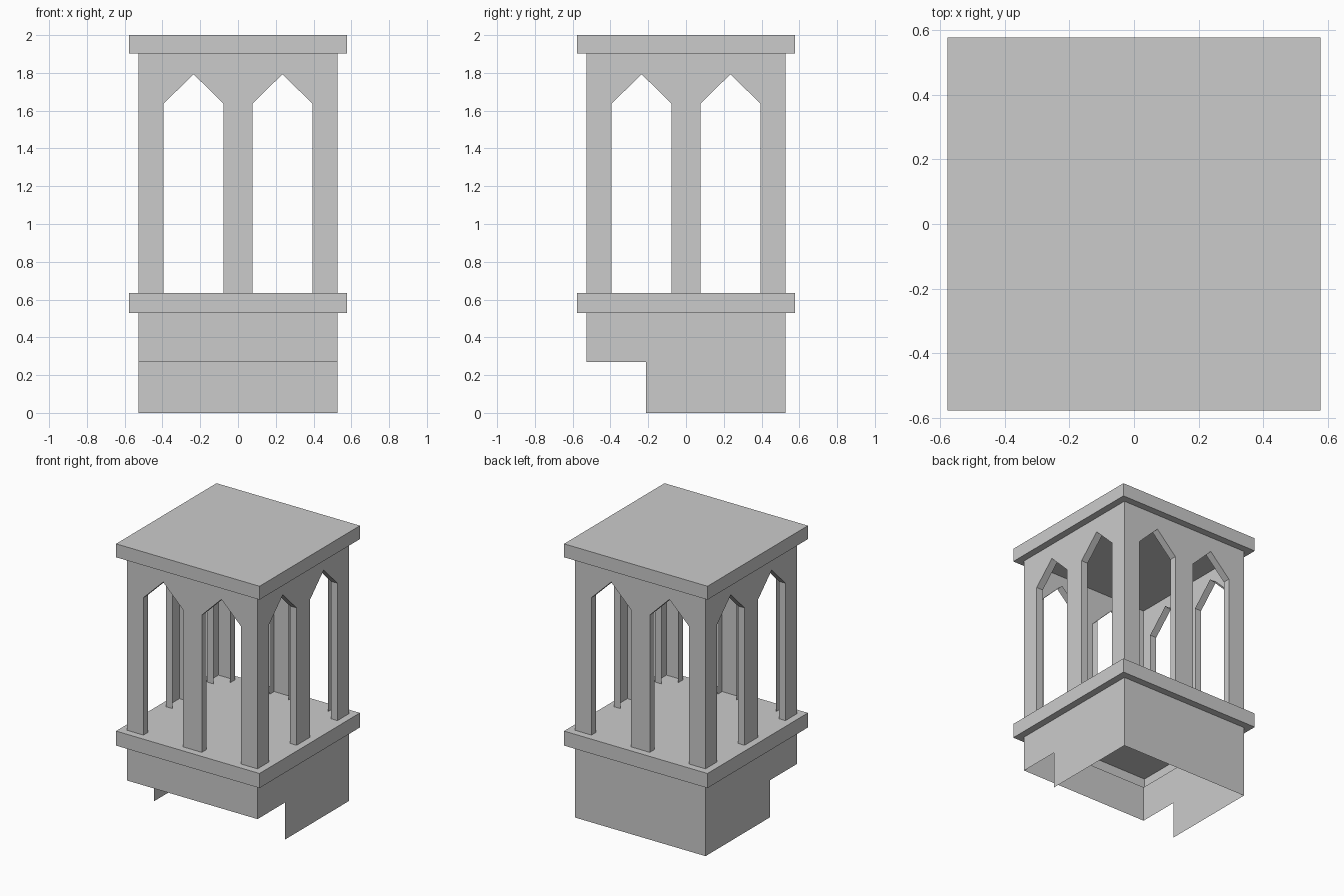
import bpy, bmesh
from math import pi
from mathutils import Matrix, Vector

if "Cube" in bpy.data.objects:
    bpy.data.objects.remove(bpy.data.objects["Cube"])

A = 0.526                                # half width of the tower walls
S = 0.578                                # half width of ledge and roof
Z_LOW, Z_BASE, Z_FLOOR, Z_CEIL, Z_TOP = 0.27, 0.53, 0.636, 1.902, 2.0
W_OUT, W_IN, W_MID = 0.394, 0.077, 0.235  # window edges and peak
Z_SPRING, Z_PEAK = 1.637, 1.793
REVEAL = 0.053


def add_face(bm, pts):
    return bm.faces.new([bm.verts.new(p) for p in pts])


def finish(name, bm):
    bmesh.ops.remove_doubles(bm, verts=bm.verts, dist=0.0005)
    mesh = bpy.data.meshes.new(name)
    bm.to_mesh(mesh)
    bm.free()
    obj = bpy.data.objects.new(name, mesh)
    bpy.context.collection.objects.link(obj)
    return obj


def box(bm, half, z0, z1):
    m = Matrix.Translation((0, 0, (z0 + z1) / 2)) @ Matrix.Diagonal((2 * half, 2 * half, z1 - z0, 1))
    bmesh.ops.create_cube(bm, size=1, matrix=m)


# Open-bottomed base skirt, cut away at the front to sit on a roof ridge
bm = bmesh.new()
side = [(-A, Z_LOW), (-0.213, Z_LOW), (-0.213, 0), (A, 0), (A, Z_BASE), (-A, Z_BASE)]
add_face(bm, [(A, y, z) for y, z in side])
add_face(bm, [(-A, y, z) for y, z in reversed(side)])
add_face(bm, [(-A, -A, Z_LOW), (A, -A, Z_LOW), (A, -A, Z_BASE), (-A, -A, Z_BASE)])
add_face(bm, [(A, A, 0), (-A, A, 0), (-A, A, Z_BASE), (A, A, Z_BASE)])
finish("base_skirt", bm)

# Hollow ledge: underside is only a rim around the skirt
bm = bmesh.new()
box(bm, S, Z_BASE, Z_FLOOR)
bm.normal_update()
bottom = min(bm.faces, key=lambda f: f.calc_center_median().z)
bmesh.ops.inset_region(bm, faces=[bottom], thickness=S - A, use_even_offset=True)
bmesh.ops.delete(bm, geom=[bottom], context='FACES')
finish("floor_ledge", bm)

# Arcade: four thin walls with two pointed openings each and inward reveals
bm = bmesh.new()
left = [(-W_OUT, Z_FLOOR), (-W_OUT, Z_SPRING), (-W_MID, Z_PEAK), (-W_IN, Z_SPRING), (-W_IN, Z_FLOOR)]
right = [(-x, z) for x, z in reversed(left)]
outline = [(-A, Z_FLOOR)] + left + right + [(A, Z_FLOOR), (A, Z_CEIL), (-A, Z_CEIL)]
for i in range(4):
    rot = Matrix.Rotation(i * pi / 2, 3, 'Z')
    add_face(bm, [rot @ Vector((x, -A, z)) for x, z in outline])
    for window in (left, right):
        for (x0, z0), (x1, z1) in zip(window, window[1:]):
            quad = [(x1, -A, z1), (x0, -A, z0), (x0, -A + REVEAL, z0), (x1, -A + REVEAL, z1)]
            add_face(bm, [rot @ Vector(p) for p in quad])
finish("arcade_walls", bm)

# Flat roof slab
bm = bmesh.new()
box(bm, S, Z_CEIL, Z_TOP)
finish("roof_slab", bm)
